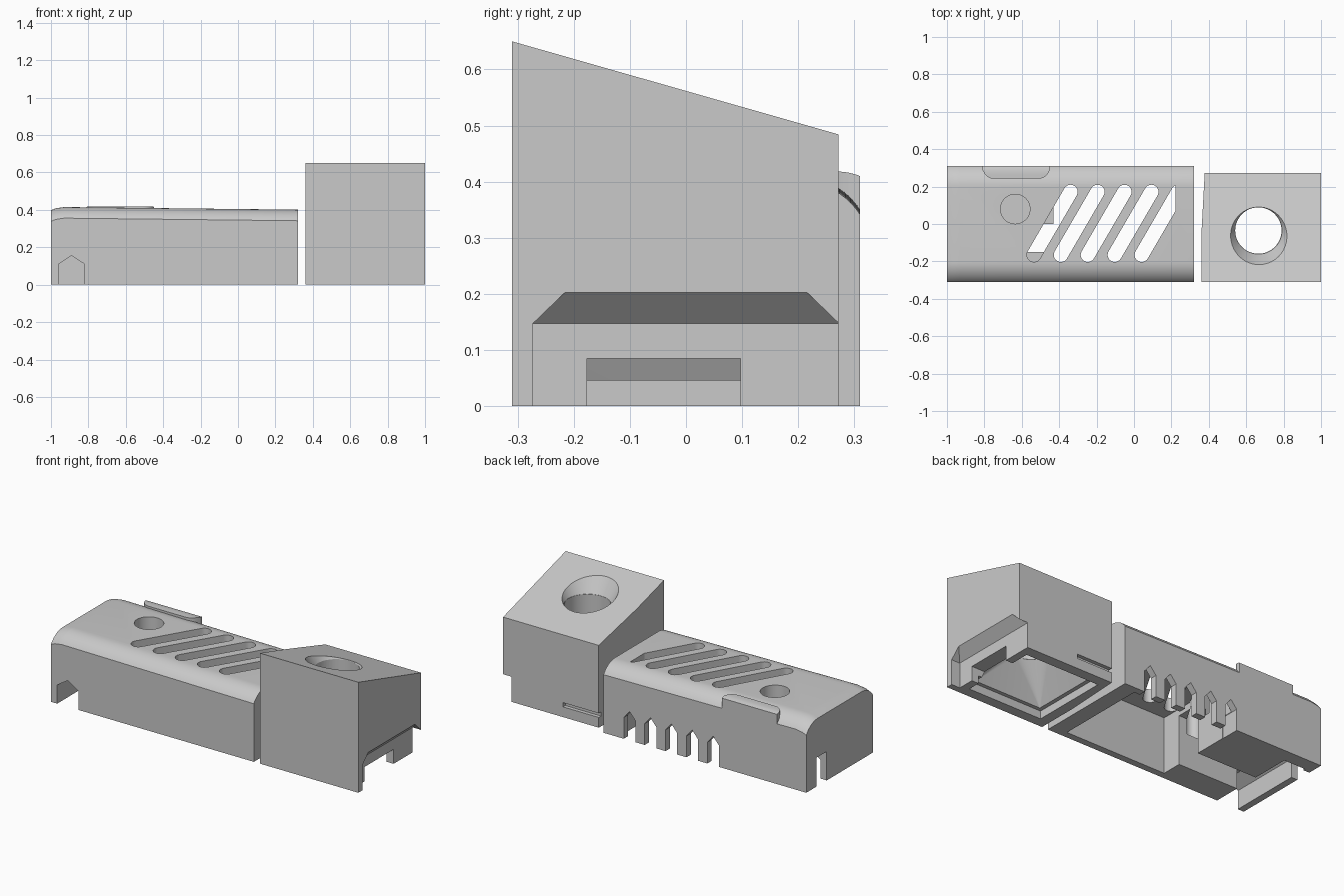
import bpy, bmesh, math
from mathutils import Vector

if "Cube" in bpy.data.objects:
    bpy.data.objects.remove(bpy.data.objects["Cube"])

grey = bpy.data.materials.new("plain_grey")
grey.diffuse_color = (0.59, 0.59, 0.59, 1)
grey.use_nodes = True
grey.node_tree.nodes["Principled BSDF"].inputs["Base Color"].default_value = grey.diffuse_color


def finish(name, bm):
    bmesh.ops.recalc_face_normals(bm, faces=bm.faces)
    me = bpy.data.meshes.new(name)
    bm.to_mesh(me)
    bm.free()
    me.materials.append(grey)
    ob = bpy.data.objects.new(name, me)
    bpy.context.collection.objects.link(ob)
    return ob


def place(axis, p, t):
    """Point of a 2D profile at distance t along the axis."""
    a, b = p
    return {'x': (t, a, b), 'y': (a, t, b), 'z': (a, b, t)}[axis]


def loft(name, rings):
    bm = bmesh.new()
    vs = [[bm.verts.new(p) for p in ring] for ring in rings]
    n = len(vs[0])
    bm.faces.new(vs[0])
    bm.faces.new(vs[-1])
    for r, s in zip(vs, vs[1:]):
        for i in range(n):
            j = (i + 1) % n
            bm.faces.new((r[i], r[j], s[j], s[i]))
    return finish(name, bm)


def hull(name, pts):
    bm = bmesh.new()
    for p in pts:
        bm.verts.new(p)
    res = bmesh.ops.convex_hull(bm, input=bm.verts)
    loose = [v for v in bm.verts if not v.link_faces]
    bmesh.ops.delete(bm, geom=loose, context='VERTS')
    return finish(name, bm)


def prism(name, axis, pts, lo, hi):
    return loft(name, [[place(axis, p, t) for p in pts] for t in (lo, hi)])


def box(name, x0, x1, y0, y1, z0, z1):
    return prism(name, 'z', [(x0, y0), (x1, y0), (x1, y1), (x0, y1)], z0, z1)


def circle(cx, cy, r, n=48):
    return [(cx + r * math.cos(2 * math.pi * i / n),
             cy + r * math.sin(2 * math.pi * i / n)) for i in range(n)]


def measure(me):
    """Volume and x length of a mesh."""
    bm = bmesh.new()
    bm.from_mesh(me)
    vol = bm.calc_volume()
    xs = [v.co.x for v in bm.verts] or [0]
    bm.free()
    return vol, max(xs) - min(xs)


def cut(target, tool):
    """Subtract the tool, keeping only a sound result."""
    vol, length = measure(target.data)
    tool_vol = abs(measure(tool.data)[0])
    for solver in ('EXACT', 'MANIFOLD', 'FLOAT'):
        mod = target.modifiers.new("cut", 'BOOLEAN')
        mod.operation, mod.object, mod.solver = 'DIFFERENCE', tool, solver
        bpy.context.view_layer.update()
        dg = bpy.context.evaluated_depsgraph_get()
        me = bpy.data.meshes.new_from_object(target.evaluated_get(dg))
        target.modifiers.clear()
        new_vol, new_length = measure(me)
        if (abs(new_length - length) < 0.01 and new_vol < vol + 1e-5
                and new_vol > vol - tool_vol - 1e-4):
            target.data = me
            break
    bpy.data.objects.remove(tool)


def pointed(cx, half, shoulder, peak):
    return [(cx - half, -0.05), (cx + half, -0.05), (cx + half, shoulder),
            (cx, peak), (cx - half, shoulder)]


# ---- long housing: rounded upper corners, slightly sloping top
R, SPAN = 0.13, math.radians(57)
arc = [(0.201 + R * math.sin(SPAN * i / 10), 0.415 - R + R * math.cos(SPAN * i / 10))
       for i in range(11)]
arc[-1] = (0.31, arc[-1][1])
upper = arc[::-1] + [(-y, z) for y, z in arc]


def housing_ring(x, drop):
    return [(x, -0.31, 0), (x, 0.31, 0)] + [(x, y, z - drop) for y, z in upper]


housing = loft("housing", [housing_ring(-1, 0.017), housing_ring(-0.975, 0.007),
                           housing_ring(-0.93, 0), housing_ring(0.32, 0.014)])

# underside chamber and its side channel
cut(housing, box("chamber", -0.43, 0.225, -0.27, 0.27, -0.1, 0.33))
cut(housing, box("channel", -0.9, -0.42, -0.15, 0.0, -0.1, 0.29))

# pointed cross passage at the end, and notch through the end wall
cut(housing, prism("passage", 'y', pointed(-0.89, 0.07, 0.11, 0.155), -0.4, 0.23))
cut(housing, box("end_notch", -1.1, -0.87, 0.12, 0.216, -0.1, 0.17))

# row of pointed notches in the back wall
for k in range(5):
    cut(housing, prism("notch", 'y', pointed(0.15 - 0.136 * k, 0.038, 0.125, 0.17),
                       0.2, 0.4))

# slanted vents in the top, the last one clipped short
CLIP = 0.222
for k in range(5):
    bx = -0.535 + 0.144 * k
    pts = []
    for cx, cy, a0 in ((bx + 0.196, 0.172, -30), (bx, -0.165, 150)):
        for i in range(13):
            a = math.radians(a0 + 15 * i)
            pts.append((cx + 0.038 * math.cos(a), cy + 0.038 * math.sin(a)))
    clipped = []
    for p, q in zip(pts, pts[1:] + pts[:1]):
        if p[0] <= CLIP:
            clipped.append(p)
        if (p[0] - CLIP) * (q[0] - CLIP) < 0:
            t = (CLIP - p[0]) / (q[0] - p[0])
            clipped.append((CLIP, p[1] + t * (q[1] - p[1])))
    cut(housing, prism("vent", 'z', clipped, 0.2, 0.6))

# shallow round socket
cut(housing, prism("socket", 'z', circle(-0.635, 0.08, 0.079), 0.3, 0.6))

# raised thumb pad on the back edge
outline = [(-0.45, 0.31), (-0.81, 0.31), (-0.45, 0.29), (-0.81, 0.29)]
for cx, a0 in ((-0.75, 180), (-0.51, 270)):
    outline += [(cx + 0.06 * math.cos(math.radians(a0 + 90 * i / 8)),
                 0.305 + 0.063 * math.sin(math.radians(a0 + 90 * i / 8)))
                for i in range(9)]
pad = hull("pad", [(x, y, z) for x, y in outline
                   for z in (0.335, 0.418 - 5 * max(0, y - 0.27) ** 2)])

# ---- end block with a sloping top
foot = [(0.36, -0.31), (1, -0.31), (1, 0.272), (0.378, 0.272), (0.36, -0.06)]
block = loft("block", [[(x, y, 0) for x, y in foot],
                       [(x, y, 0.65 - 0.285 * (y + 0.31)) for x, y in foot]])

# undercut with 45 degree edges on the outer face
under = []
for y in (-0.273, 0.273):
    under += [(x, y, z) for x in (0.945, 1.1) for z in (-0.1, 0.147)]
    under += [(x, y * 0.215 / 0.273, 0.203) for x in (1.001, 1.1)]
cut(block, hull("undercut", under))

# square well and funnel leading up to the bore
cut(block, box("well", 0.42, 0.9, -0.25, 0.21, -0.1, 0.046))
cut(block, hull("funnel", [(x, y, 0.04) for x in (0.44, 0.88) for y in (-0.23, 0.19)]
                + [(x, y, 0.24) for x, y in circle(0.665, -0.035, 0.125)]))
cut(block, box("side_port", 0.85, 1.1, -0.176, 0.097, -0.1, 0.085))

# bore with a conical mouth
cut(block, prism("bore", 'z', circle(0.665, -0.035, 0.124), 0.15, 0.8))
cut(block, loft("mouth", [[(x, y, 0.533) for x, y in circle(0.666, -0.036, 0.125)],
                          [(x, y, 0.70) for x, y in circle(0.67, -0.04, 0.225)]]))

# thin slit in the back face
cut(block, box("slit", 0.3, 0.61, 0.25, 0.4, 0.06, 0.085))

# ---- crisp edges with smooth curves
for ob in (housing, block, pad):
    bpy.ops.object.select_all(action='DESELECT')
    ob.select_set(True)
    bpy.context.view_layer.objects.active = ob
    bpy.ops.object.shade_smooth_by_angle(angle=math.radians(25))
